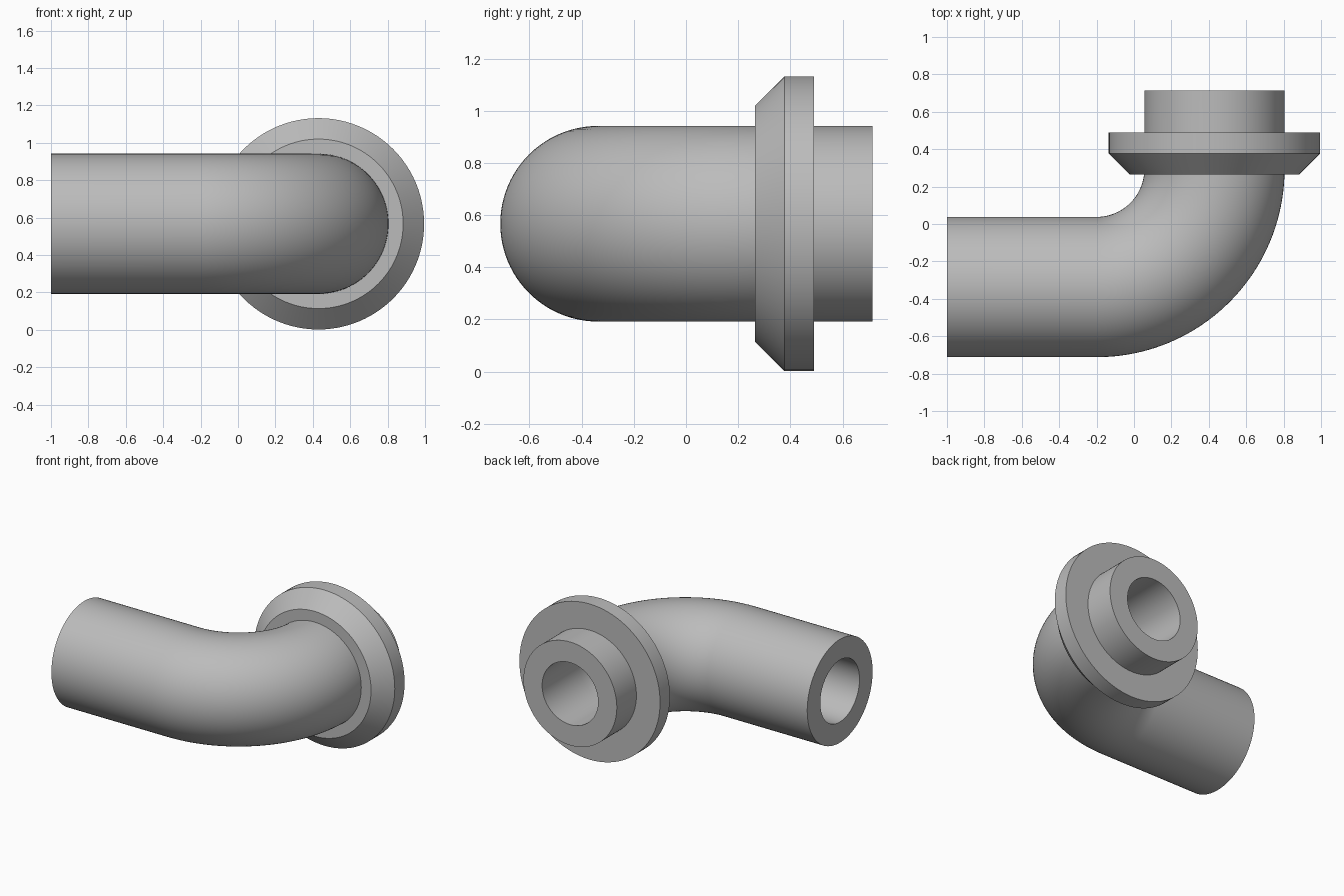
import bpy, bmesh, math
from mathutils import Vector

cube = bpy.data.objects.get("Cube")
if cube:
    bpy.data.objects.remove(cube, do_unlink=True)

SIDES = 96
PIPE_R, BORE_R = 0.375, 0.225
FLANGE_R, CHAMFER = 0.565, 0.112
BEND_R = 0.63
AXIS_X, AXIS_Y, AXIS_Z = 0.43, -0.337, 0.567   # centre lines of the two legs
BEND_X, BEND_Y = AXIS_X - BEND_R, AXIS_Y + BEND_R
END_Y = 0.715

grey = bpy.data.materials.new("pipe grey")
grey.use_nodes = True
colour = (0.5, 0.5, 0.5, 1)
grey.diffuse_color = colour
grey.node_tree.nodes["Principled BSDF"].inputs["Base Color"].default_value = colour


def sweep(name, stations):
    """Closed skin through circles given as (x, y, heading angle, radius)."""
    bm = bmesh.new()
    rings = []
    for x, y, heading, radius in stations:
        side = Vector((math.sin(heading), -math.cos(heading), 0))
        ring = []
        for i in range(SIDES):
            a = math.tau * i / SIDES
            offset = side * math.cos(a) + Vector((0, 0, math.sin(a)))
            ring.append(bm.verts.new(Vector((x, y, AXIS_Z)) + offset * radius))
        rings.append(ring)
    for a, b in zip(rings, rings[1:] + rings[:1]):
        for i in range(SIDES):
            j = (i + 1) % SIDES
            bm.faces.new((a[i], a[j], b[j], b[i]))
    bmesh.ops.recalc_face_normals(bm, faces=bm.faces)
    mesh = bpy.data.meshes.new(name)
    bm.to_mesh(mesh)
    bm.free()
    mesh.materials.append(grey)
    obj = bpy.data.objects.new(name, mesh)
    bpy.context.collection.objects.link(obj)
    bpy.ops.object.select_all(action='DESELECT')
    obj.select_set(True)
    bpy.context.view_layer.objects.active = obj
    bpy.ops.object.shade_smooth_by_angle(angle=math.radians(30))
    return obj


# Elbow pipe: straight leg, quarter bend, straight leg; out along the skin, back along the bore
STEPS = 40
path = [(-1, AXIS_Y, 0)]
for k in range(STEPS + 1):
    t = math.pi / 2 * k / STEPS
    path.append((BEND_X + BEND_R * math.sin(t), BEND_Y - BEND_R * math.cos(t), t))
path.append((AXIS_X, END_Y, math.pi / 2))
sweep("elbow_pipe", [(*p, PIPE_R) for p in path] + [(*p, BORE_R) for p in reversed(path)])

# Flange collar with a chamfered front edge, sunk slightly into the pipe wall
FRONT, BACK = 0.265, 0.49
collar = [(FRONT, PIPE_R - 0.02), (FRONT, FLANGE_R - CHAMFER),
          (FRONT + CHAMFER, FLANGE_R), (BACK, FLANGE_R), (BACK, PIPE_R - 0.02)]
sweep("flange_collar", [(AXIS_X, y, math.pi / 2, r) for y, r in collar])
